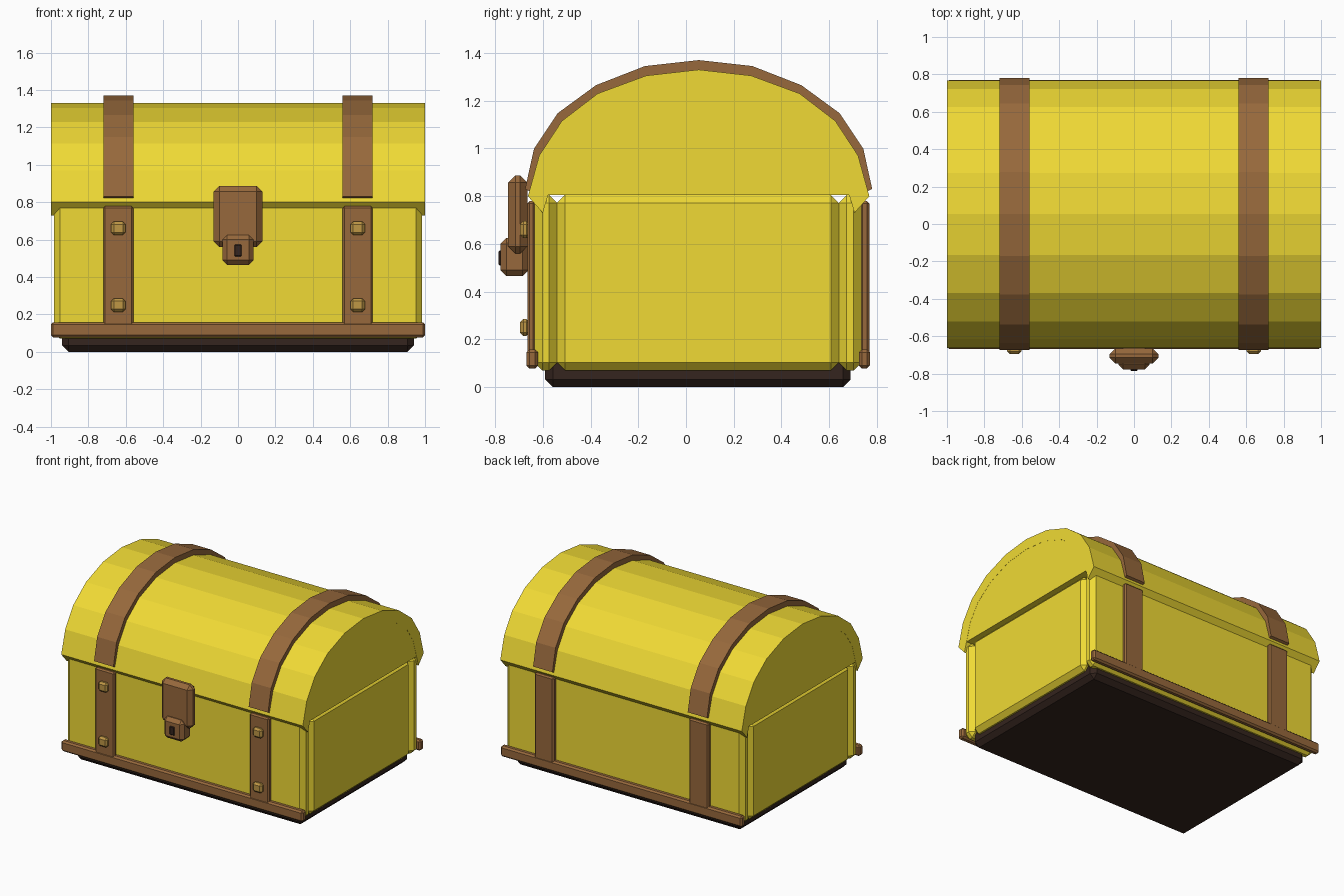
import bpy, bmesh

if "Cube" in bpy.data.objects:
    bpy.data.objects.remove(bpy.data.objects["Cube"])

MID = 0.053  # depth centre of the chest body


def material(name, rgb):
    m = bpy.data.materials.new(name)
    m.diffuse_color = (*rgb, 1)
    m.use_nodes = True
    m.node_tree.nodes["Principled BSDF"].inputs["Base Color"].default_value = m.diffuse_color
    return m


YELLOW = material("yellow_wood", (0.87, 0.70, 0.035))
BROWN = material("brown_band", (0.31, 0.14, 0.045))
DARK = material("dark_base", (0.035, 0.018, 0.013))
BRASS = material("brass", (0.52, 0.31, 0.06))


def finish(name, bm, mat):
    bmesh.ops.recalc_face_normals(bm, faces=bm.faces)
    me = bpy.data.meshes.new(name)
    bm.to_mesh(me)
    bm.free()
    me.materials.append(mat)
    ob = bpy.data.objects.new(name, me)
    bpy.context.collection.objects.link(ob)
    return ob


def box(name, x, y, z, mat, bevel=0.0):
    """Chamfered box from (min, max) ranges."""
    bm = bmesh.new()
    bmesh.ops.create_cube(bm, size=1)
    for v in bm.verts:
        v.co = [r[0] if c < 0 else r[1] for r, c in zip((x, y, z), v.co)]
    if bevel:
        bmesh.ops.bevel(bm, geom=bm.edges[:], offset=bevel, segments=1,
                        affect='EDGES', clamp_overlap=True)
    return finish(name, bm, mat)


def prism(name, profile, x, mat):
    """Extrude a (y, z) profile along x."""
    bm = bmesh.new()
    f = bm.faces.new([bm.verts.new((x[0], p[0], p[1])) for p in profile])
    ext = bmesh.ops.extrude_face_region(bm, geom=[f])
    moved = [g for g in ext["geom"] if isinstance(g, bmesh.types.BMVert)]
    bmesh.ops.translate(bm, verts=moved, vec=(x[1] - x[0], 0, 0))
    bmesh.ops.triangulate(bm, faces=[g for g in bm.faces if len(g.verts) > 4])
    return finish(name, bm, mat)


def arch(half):
    """Full arch from (distance from centre, z) points running up to the apex."""
    return [(MID - d, z) for d, z in half] + [(MID + d, z) for d, z in half[-2::-1]]


# Base and floor
box("base", (-0.94, 0.94), (-0.59, 0.69), (0, 0.14), DARK, 0.033)

# Four wall panels
for name, y in (("front_panel", (-0.635, -0.54)), ("back_panel", (0.64, 0.735))):
    box(name, (-0.985, 0.985), y, (0.07, 0.805), YELLOW, 0.033)
for name, s in (("left", -1), ("right", 1)):
    box(name + "_panel", sorted((0.89 * s, 0.985 * s)), (-0.54, 0.64), (0.07, 0.805), YELLOW, 0.033)

# Arched lid shell with closed ends
outer = [(0.715, 0.80), (0.668, 0.97), (0.573, 1.115), (0.423, 1.23), (0.22, 1.305), (0, 1.33)]
inner = [(0.653, 0.73), (0.59, 0.94), (0.51, 1.06), (0.375, 1.16), (0.195, 1.23), (0, 1.25)]
prism("lid_shell", arch(outer) + arch(inner)[::-1], (-1, 1), YELLOW)
cap = [(0.635, 0.805)] + [(d + 0.01, z + 0.01) for d, z in inner[1:-1]] + [(0, 1.26)]
for name, s in (("left", -1), ("right", 1)):
    prism(name + "_lid_end", arch(cap), sorted((0.92 * s, 0.999 * s)), YELLOW)

# Lid straps, wall straps and rivets
s_out = [(0.727, 0.83), (0.69, 0.998), (0.59, 1.148), (0.43, 1.265), (0.225, 1.345), (0, 1.37)]
s_in = [(0.70, 0.817)] + [(d - 0.005, z - 0.005) for d, z in outer[1:-1]] + [(0, 1.325)]
for name, s in (("left", -1), ("right", 1)):
    x = sorted((0.56 * s, 0.72 * s))
    prism(name + "_lid_strap", arch(s_out) + arch(s_in)[::-1], x, BROWN)
    box(name + "_front_strap", x, (-0.665, -0.63), (0.09, 0.78), BROWN, 0.01)
    box(name + "_back_strap", x, (0.73, 0.768), (0.09, 0.78), BROWN, 0.01)
    for level, z in (("lower", 0.25), ("upper", 0.66)):
        c = 0.64 * s
        box(f"{name}_{level}_rivet", (c - 0.038, c + 0.038), (-0.695, -0.655),
            (z - 0.036, z + 0.036), BRASS, 0.014)

# Bottom rails
box("front_rail", (-1, 1), (-0.668, -0.62), (0.078, 0.158), BROWN, 0.012)
box("back_rail", (-1, 1), (0.725, 0.77), (0.078, 0.158), BROWN, 0.012)

# Latch, lock and keyhole
box("latch_plate", (-0.13, 0.13), (-0.745, -0.665), (0.56, 0.887), BROWN, 0.03)
box("lock", (-0.083, 0.083), (-0.777, -0.66), (0.465, 0.625), BROWN, 0.025)
box("keyhole", (-0.02, 0.02), (-0.785, -0.765), (0.51, 0.573), DARK, 0.005)
